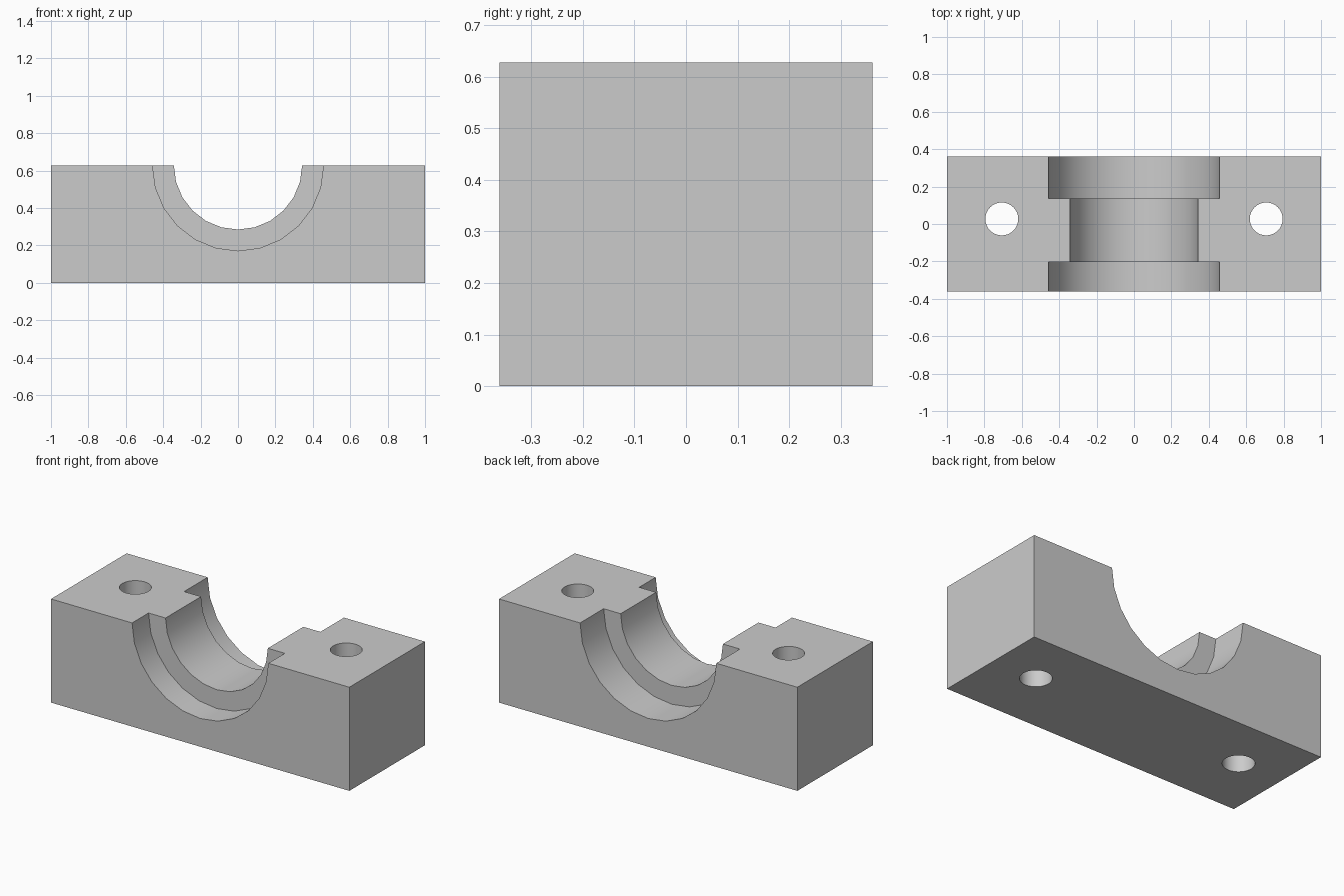
import bpy
from math import radians

cube = bpy.data.objects.get("Cube")
if cube:
    bpy.data.objects.remove(cube, do_unlink=True)

WIDTH, DEPTH, HEIGHT = 2.0, 0.724, 0.628
HALF = DEPTH / 2

# Single grey material
grey = bpy.data.materials.new("plain grey")
grey.use_nodes = True
colour = (0.6, 0.6, 0.6, 1)
grey.diffuse_color = colour
grey.node_tree.nodes["Principled BSDF"].inputs["Base Color"].default_value = colour

# Solid block
bpy.ops.mesh.primitive_cube_add(size=1, location=(0, 0, HEIGHT / 2))
block = bpy.context.object
block.name = "bearing_block"
block.scale = (WIDTH, DEPTH, HEIGHT)
bpy.ops.object.transform_apply(location=True, rotation=False, scale=True)
block.data.materials.append(grey)


def cut(name, radius, length, location, sides, tilt=0):
    """Subtract a cylinder from the block, then discard the cutter."""
    bpy.ops.mesh.primitive_cylinder_add(
        vertices=sides, radius=radius, depth=length,
        location=location, rotation=(tilt, 0, 0))
    cutter = bpy.context.object
    cutter.name = name
    cutter.hide_render = True
    cutter.data.materials.append(grey)
    bpy.context.view_layer.objects.active = block
    mod = block.modifiers.new(name, "BOOLEAN")
    mod.operation = "DIFFERENCE"
    mod.solver = "EXACT"
    mod.object = cutter
    bpy.ops.object.modifier_apply(modifier=mod.name)
    bpy.data.objects.remove(cutter, do_unlink=True)


def bore(name, radius, y0, y1):
    """Half-round channel along y, centred on the top face."""
    cut(name, radius, y1 - y0, (0, (y0 + y1) / 2, HEIGHT), 24, radians(90))


# Narrow bore right through, with a wider recess at each end
bore("shaft_bore", 0.343, -HALF - 0.1, HALF + 0.1)
bore("front_recess", 0.457, -HALF - 0.1, -0.204)
bore("back_recess", 0.457, 0.136, HALF + 0.1)

# Bolt holes through both shoulders
for side, x in (("left", 0.707), ("right", -0.707)):
    cut(side + "_bolt_hole", 0.088, HEIGHT + 0.2, (x, 0.027, HEIGHT / 2), 32)

# Smooth curved walls, crisp edges
bpy.ops.object.select_all(action="DESELECT")
block.select_set(True)
bpy.context.view_layer.objects.active = block
bpy.ops.object.shade_smooth_by_angle(angle=radians(30))
